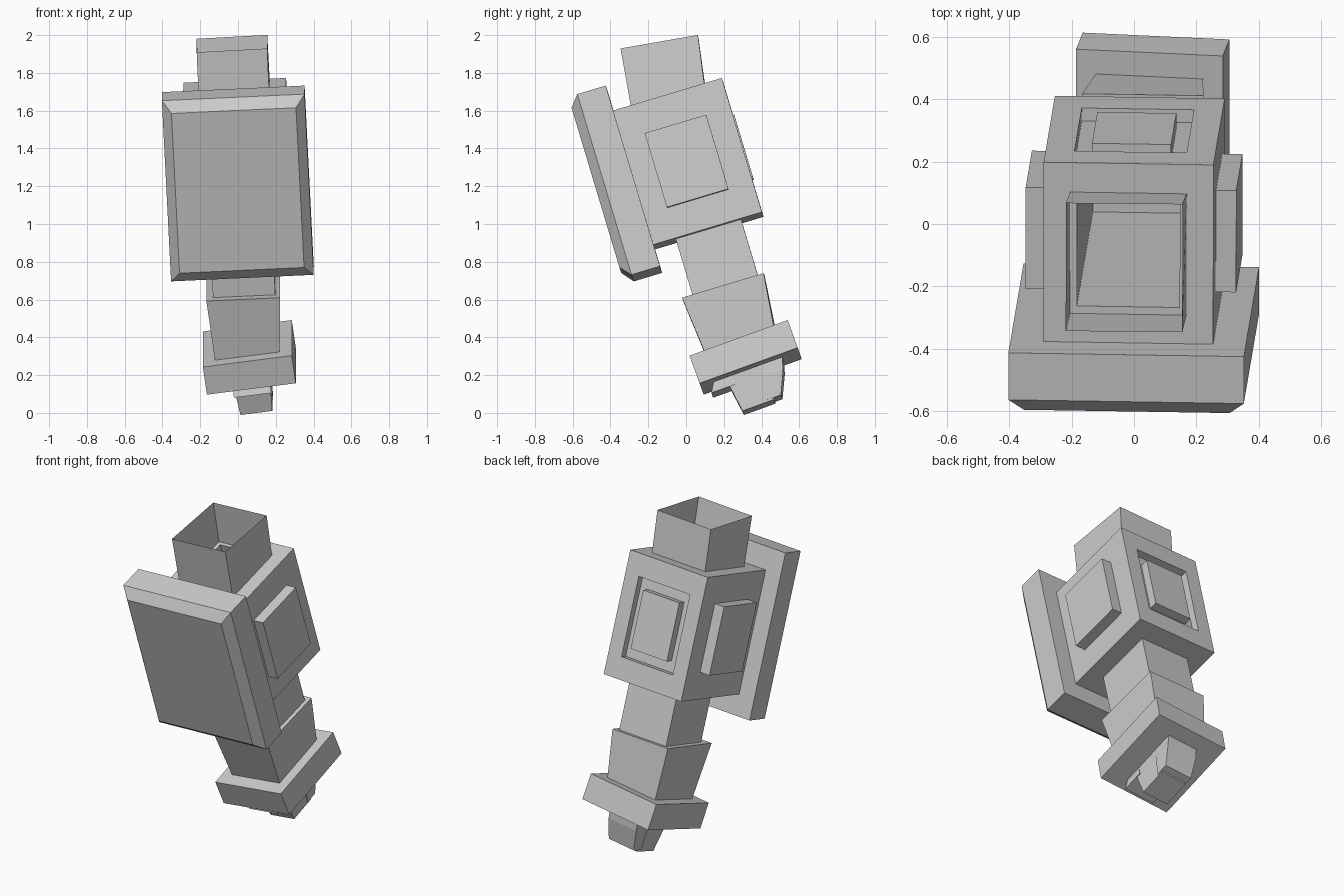
import bpy, bmesh, math
from mathutils import Matrix, Vector

if "Cube" in bpy.data.objects:
    bpy.data.objects.remove(bpy.data.objects["Cube"])


def frame(x, y, origin):
    """Orthonormal frame from approximate x and y directions."""
    x = Vector(x).normalized()
    z = x.cross(Vector(y)).normalized()
    y = z.cross(x)
    m = Matrix((x, y, z)).transposed().to_4x4()
    m.translation = origin
    return m


BODY = frame((0.9988, -0.016, 0.046), (0, 0.957, 0.287), (0, 0.008, 1.318))
TUBE = frame((0.998, -0.01, 0.054), (0, 0.984, 0.172), (-0.032, -0.14, 1.955))
HAND = frame((0.99, -0.046, 0.127), (0, 0.94, 0.34), (0.06, 0.316, 0.294))


def rect(x0, x1, y0, y1, z, m=BODY):
    return [m @ Vector(p) for p in ((x0, y0, z), (x1, y0, z), (x1, y1, z), (x0, y1, z))]


def sym(hx, hy, z, m=BODY, cy=0.0):
    return rect(-hx, hx, cy - hy, cy + hy, z, m)


def loft(name, rings, cap_start=True, cap_end=True, closed=False, edit=None):
    bm = bmesh.new()
    vs = [[bm.verts.new(p) for p in r] for r in rings]
    pairs = list(zip(vs, vs[1:]))
    if closed:
        pairs.append((vs[-1], vs[0]))
    for a, b in pairs:
        for i in range(4):
            j = (i + 1) % 4
            bm.faces.new((a[i], a[j], b[j], b[i]))
    if cap_start and not closed:
        bm.faces.new(vs[0][::-1])
    if cap_end and not closed:
        bm.faces.new(vs[-1])
    bmesh.ops.recalc_face_normals(bm, faces=bm.faces)
    if edit:
        edit(bm)
    me = bpy.data.meshes.new(name)
    bm.to_mesh(me)
    bm.free()
    ob = bpy.data.objects.new(name, me)
    bpy.context.collection.objects.link(ob)
    return ob


def back_panel(bm):
    """Recess with a raised panel on the rear face of the body."""
    inv = BODY.inverted()
    face = max(bm.faces, key=lambda f: (inv @ f.calc_center_median()).y)
    for hx, hz, y in ((.18, .24, .305), (.18, .24, .262), (.127, .175, .262), (.127, .175, .312)):
        face = bmesh.ops.extrude_discrete_faces(bm, faces=[face])['faces'][0]
        for v in face.verts:
            p = inv @ v.co
            v.co = BODY @ Vector((math.copysign(hx, p.x), y, math.copysign(hz, p.z)))


# main housing with a shaft through it
SX, SY, SC = 0.165, 0.181, 0.007
loft("arm_housing", [
    sym(.2725, .305, -.371), sym(.2725, .305, .371),
    sym(SX, SY, .371, cy=SC), sym(SX, SY, -.371, cy=SC)], closed=True, edit=back_panel)

# plates on both sides
for side, name in ((1, "right_side_plate"), (-1, "left_side_plate")):
    xs = sorted((side * .27, side * .338))
    loft(name, [rect(*xs, -.17, .17, -.205), rect(*xs, -.17, .17, .205)])

# bevelled front shield, lofted from back to front
def upright(hx, hz, y):
    return [BODY @ Vector(p) for p in ((-hx, y, -hz + .004), (hx, y, -hz + .004),
                                       (hx, y, hz + .004), (-hx, y, hz + .004))]

loft("front_shield", [upright(.378, .5, -.295), upright(.378, .5, -.452),
                      upright(.33, .442, -.502)])

# open sleeve at the top
loft("upper_sleeve", [sym(.187, .208, 0, TUBE), sym(.187, .203, .372, BODY, .004)], False, False)

# forearm and tapered wrist
loft("forearm", [sym(SX, SY, -.371, cy=SC), sym(SX, SY, -.74, cy=SC)], False, False)
WRIST = BODY.copy()
WRIST.translation = (.028, .198, .666)
loft("wrist", [sym(.195, .226, 0, WRIST), sym(.173, .195, .0785, HAND)])

# hand block with fingers below
loft("hand_block", [sym(.2375, .2765, .0785, HAND), sym(.2375, .2765, -.0785, HAND)])
loft("middle_finger", [rect(-.1, .1, -.14, .12, -.07, HAND), rect(-.085, .085, -.112, .065, -.275, HAND)])
loft("front_finger", [rect(-.1, .1, -.2, -.1, -.07, HAND), rect(-.1, .1, -.235, -.1, -.13, HAND)])
loft("rear_finger", [rect(-.1, .1, .05, .185, -.07, HAND), rect(-.1, .1, .05, .165, -.142, HAND),
                     rect(-.09, .09, .03, .108, -.265, HAND)])
